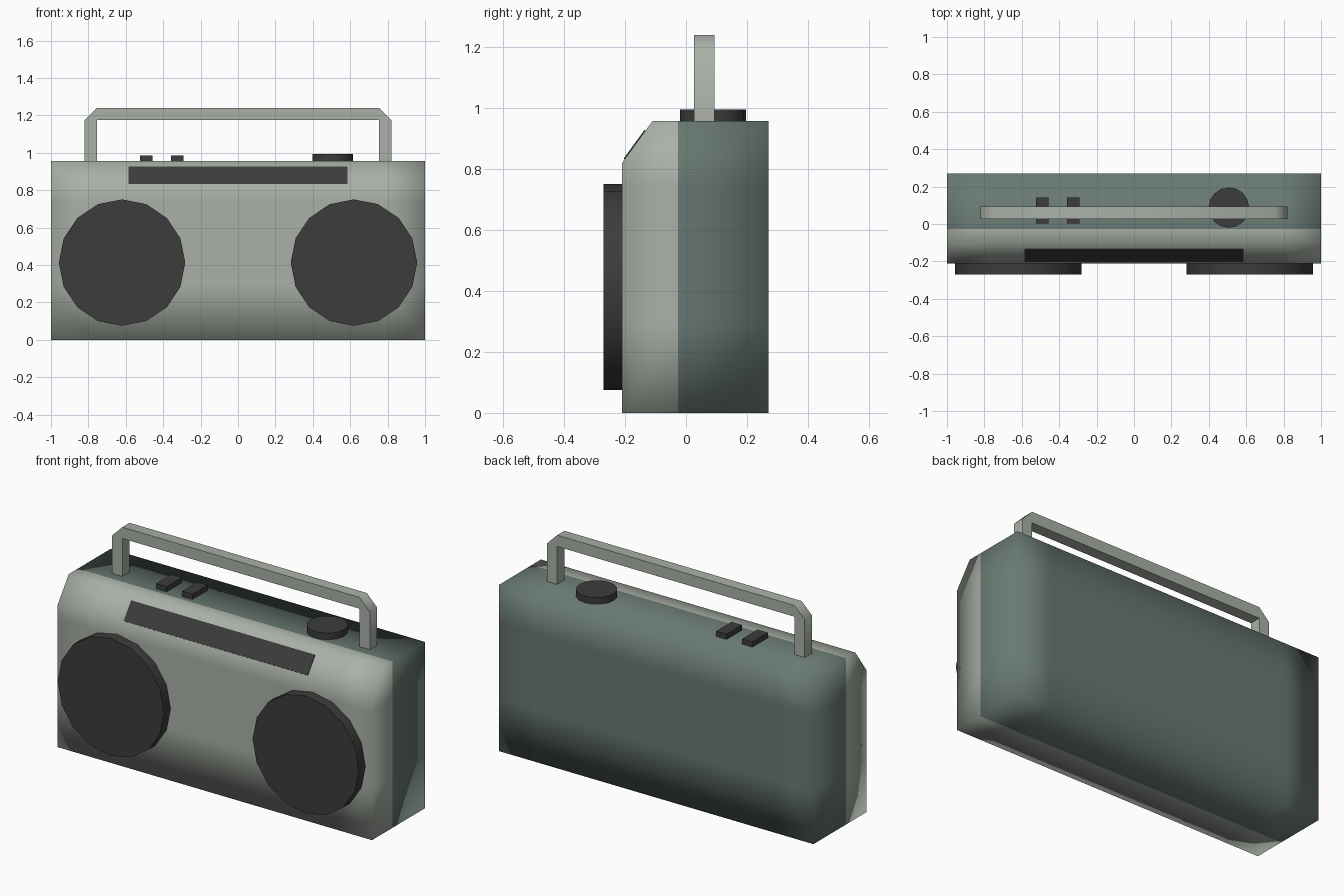
import bpy, bmesh, math
from mathutils import Matrix, Vector

if "Cube" in bpy.data.objects:
    bpy.data.objects.remove(bpy.data.objects["Cube"])


def material(name, rgb):
    m = bpy.data.materials.new(name)
    m.diffuse_color = (*rgb, 1)
    m.use_nodes = True
    m.node_tree.nodes["Principled BSDF"].inputs["Base Color"].default_value = m.diffuse_color
    return m


SILVER = material("silver_grey", (0.40, 0.44, 0.385))
GREEN = material("dark_grey_green", (0.14, 0.19, 0.168))
BLACK = material("charcoal", (0.045, 0.045, 0.045))


def finish(bm, name, mats, angle):
    bmesh.ops.recalc_face_normals(bm, faces=bm.faces)
    me = bpy.data.meshes.new(name)
    bm.to_mesh(me)
    bm.free()
    for m in mats:
        me.materials.append(m)
    ob = bpy.data.objects.new(name, me)
    bpy.context.collection.objects.link(ob)
    bpy.ops.object.select_all(action='DESELECT')
    ob.select_set(True)
    bpy.context.view_layer.objects.active = ob
    bpy.ops.object.shade_smooth_by_angle(angle=math.radians(angle))
    return ob


def prism(points, depth):
    """Extrude a closed 3D outline along a vector."""
    bm = bmesh.new()
    face = bm.faces.new([bm.verts.new(p) for p in points])
    ext = bmesh.ops.extrude_face_region(bm, geom=[face], use_keep_orig=True)
    bmesh.ops.translate(bm, vec=depth, verts=[
        v for v in ext["geom"] if isinstance(v, bmesh.types.BMVert)])
    return bm


def box(name, lo, hi, mat):
    pts = [(lo[0], lo[1], lo[2]), (hi[0], lo[1], lo[2]),
           (hi[0], hi[1], lo[2]), (lo[0], hi[1], lo[2])]
    return finish(prism(pts, (0, 0, hi[2] - lo[2])), name, [mat], 30)


def disc(name, centre, radius, depth, axis, sides, mat):
    bm = bmesh.new()
    rot = Vector((0, 0, 1)).rotation_difference(Vector(axis)).to_matrix().to_4x4()
    bmesh.ops.create_cone(bm, cap_ends=True, segments=sides, radius1=radius,
                          radius2=radius, depth=depth,
                          matrix=Matrix.Translation(centre) @ rot)
    return finish(bm, name, [mat], 30)


# Body: side profile with a sloped front top edge, extruded across x
profile = [(-0.21, 0), (0.27, 0), (0.27, 0.957), (-0.11, 0.957), (-0.21, 0.82)]
bm = prism([(-1, y, z) for y, z in profile], (2, 0, 0))
# Loop cuts: colour split, plus support loops for the soft shading
for co, no in [((0, -0.026, 0), (0, 1, 0)), ((-0.78, 0, 0), (1, 0, 0)),
               ((0.78, 0, 0), (1, 0, 0)), ((0, 0, 0.3), (0, 0, 1)),
               ((0, 0, 0.74), (0, 0, 1))]:
    bmesh.ops.bisect_plane(bm, geom=bm.verts[:] + bm.edges[:] + bm.faces[:],
                           plane_co=co, plane_no=no)
for f in bm.faces:
    f.material_index = int(f.calc_center_median().y > -0.026)
finish(bm, "body", [SILVER, GREEN], 100)

# Speakers
for side, s in (("left", -1), ("right", 1)):
    disc(side + "_speaker", (s * 0.62, -0.235, 0.413), 0.338, 0.07,
         (0, -1, 0), 16, BLACK)

# Tuning window: thin plate on the sloped edge
slope = Vector((0, 0.1, 0.137))
normal = Vector((0, -0.137, 0.1)).normalized()
low = Vector((0, -0.21, 0.82)) + slope * 0.09
high = Vector((0, -0.21, 0.82)) + slope * 0.77
half = Vector((0.585, 0, 0))
bm = prism([p - normal * 0.003 for p in
            (low - half, low + half, high + half, high - half)], normal * 0.007)
finish(bm, "tuning_window", [BLACK], 30)

# Handle: square bar with clipped outer corners
outer = [(-0.82, 0.95), (-0.82, 1.175), (-0.755, 1.24)]
inner = [(-0.755, 1.175), (-0.755, 0.95)]
outline = (outer + [(-x, z) for x, z in reversed(outer)]
           + [(-x, z) for x, z in reversed(inner)] + inner)
bm = prism([(x, 0.027, z) for x, z in outline], (0, 0.066, 0))
finish(bm, "handle", [SILVER], 50)

# Top controls
for i, x in enumerate((-0.49, -0.325)):
    box(f"button_{i + 1}", (x - 0.033, 0.003, 0.95), (x + 0.033, 0.143, 0.987), BLACK)
disc("volume_knob", (0.507, 0.088, 0.9725), 0.108, 0.045, (0, 0, 1), 16, BLACK)
